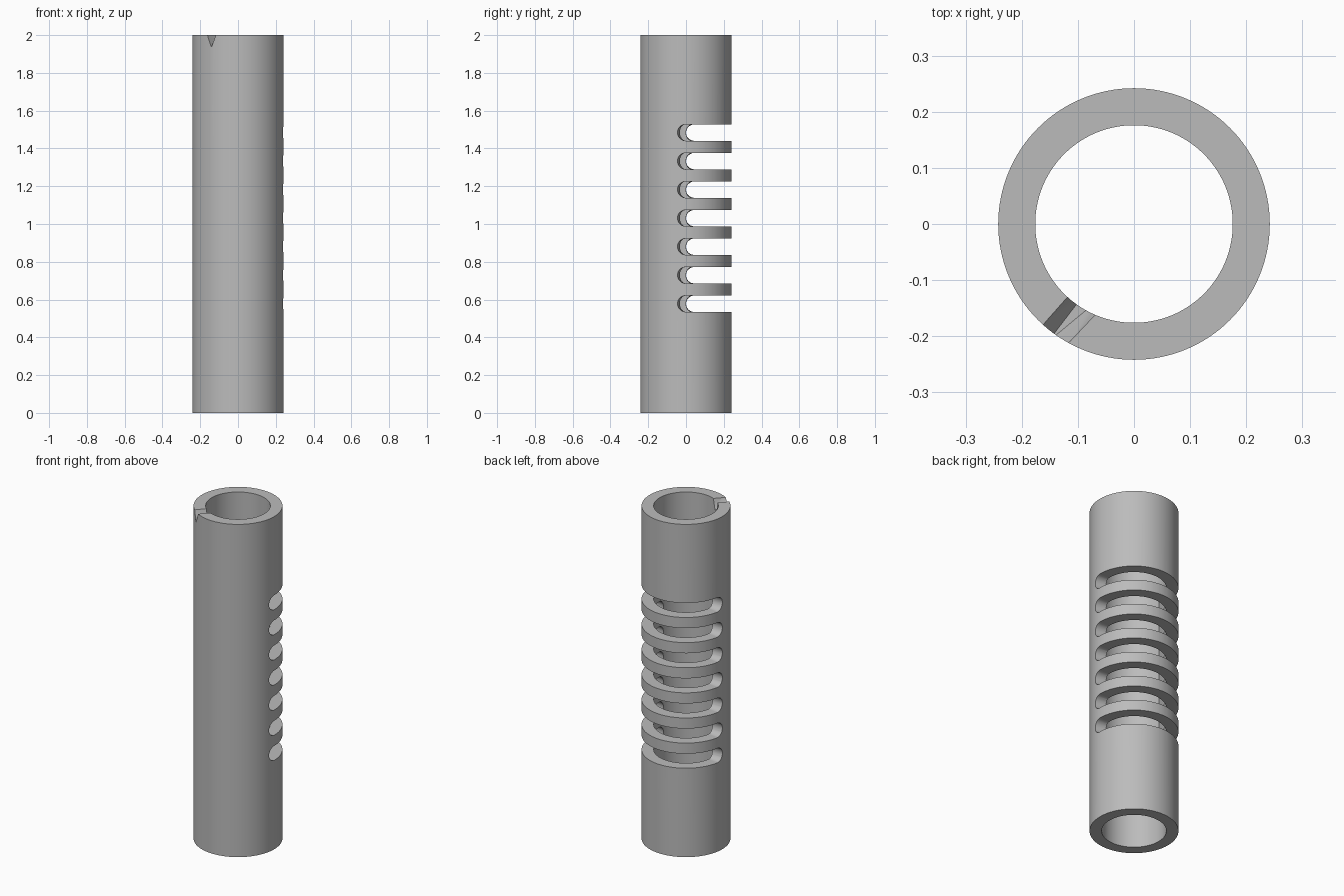
import bpy, bmesh
from math import sin, cos, pi, radians, sqrt
from mathutils import Vector

OUTER, INNER, HEIGHT = 0.242, 0.176, 2.0
SEGMENTS = 128
SLOT_COUNT, SLOT_LOW, SLOT_PITCH, SLOT_HALF = 7, 0.578, 0.151, 0.0435
SLOT_START, SLOT_END, SLOT_ROUND = radians(-10.7), radians(180), radians(10.7)

cube = bpy.data.objects.get("Cube")
if cube:
    bpy.data.objects.remove(cube, do_unlink=True)

grey = bpy.data.materials.new("plain_grey")
grey.use_nodes = True
colour = (0.5, 0.5, 0.5, 1)
grey.diffuse_color = colour
grey.node_tree.nodes["Principled BSDF"].inputs["Base Color"].default_value = colour


def make_object(name, bm):
    bmesh.ops.recalc_face_normals(bm, faces=bm.faces)
    mesh = bpy.data.meshes.new(name)
    bm.to_mesh(mesh)
    bm.free()
    obj = bpy.data.objects.new(name, mesh)
    bpy.context.collection.objects.link(obj)
    mesh.materials.append(grey)
    return obj


def polar(r, a, z):
    return (r * cos(a), r * sin(a), z)


def loft(bm, rings, closed):
    """Join rings of equal length; either close the loop or cap both ends."""
    rings = [[bm.verts.new(p) for p in ring] for ring in rings]
    n = len(rings[0])
    pairs = list(zip(rings, rings[1:]))
    if closed:
        pairs.append((rings[-1], rings[0]))
    else:
        bm.faces.new(rings[0])
        bm.faces.new(rings[-1])
    for a, b in pairs:
        for i in range(n):
            j = (i + 1) % n
            bm.faces.new((a[i], a[j], b[j], b[i]))


# Hollow tube: a rectangular wall section swept around z
bm = bmesh.new()
loft(bm, [[polar(r, 2 * pi * i / SEGMENTS, z)
           for r, z in ((INNER, 0), (OUTER, 0), (OUTER, HEIGHT), (INNER, HEIGHT))]
          for i in range(SEGMENTS)], True)
tube = make_object("slotted_tube", bm)

# Slot cutter: round-ended sectors around the back half
steps = 12
columns = []
for i in range(steps + 1):
    t = max(0.003, 1 - cos(pi / 2 * i / steps))
    columns.append((SLOT_START + SLOT_ROUND * t, SLOT_HALF * sqrt(1 - (1 - t) ** 2)))
mirrored = [(SLOT_START + SLOT_END - a, h) for a, h in reversed(columns)]
first, last = columns[-1][0], mirrored[0][0]
middle = [(first + (last - first) * i / 40, SLOT_HALF) for i in range(1, 40)]
bm = bmesh.new()
for k in range(SLOT_COUNT):
    z = SLOT_LOW + k * SLOT_PITCH
    loft(bm, [[polar(r, a, z + s * h) for r, s in ((0.1, -1), (0.3, -1), (0.3, 1), (0.1, 1))]
              for a, h in columns + middle + mirrored], False)
slot_cutter = make_object("slot_cutter", bm)

# Notch cutter: a V at the outside whose floor widens towards the bore
outside = [Vector(p) for p in ((-0.160, -0.179), (-0.141, -0.195), (-0.139, -0.197), (-0.118, -0.210))]
inside = [Vector(p) for p in ((-0.118, -0.130), (-0.102, -0.143), (-0.085, -0.153), (-0.070, -0.162))]
bm = bmesh.new()
rings = []
for t in (-0.3, 1.3):
    a, b, c, d = [o.lerp(i, t) for o, i in zip(outside, inside)]
    if t < 0:
        b = c = (b + c) / 2
    rise = 0.3
    top_a, top_d = a + (a - b) * rise, d + (d - c) * rise
    low, high = HEIGHT - 0.06, HEIGHT + 0.06 * rise
    rings.append([(*top_a, high), (*b, low), (*c, low), (*top_d, high)])
for ring in rings:
    for p in ring:
        bm.verts.new(p)
bmesh.ops.remove_doubles(bm, verts=bm.verts, dist=0.0001)
bmesh.ops.convex_hull(bm, input=bm.verts)
notch_cutter = make_object("notch_cutter", bm)

# Cut the tube, then shade it smooth with crisp edges
bpy.ops.object.select_all(action="DESELECT")
bpy.context.view_layer.objects.active = tube
tube.select_set(True)
for cutter in (slot_cutter, notch_cutter):
    cutter.hide_render = True
    mod = tube.modifiers.new(cutter.name, "BOOLEAN")
    mod.operation, mod.solver, mod.object = "DIFFERENCE", "EXACT", cutter
    bpy.ops.object.modifier_apply(modifier=mod.name)
    bpy.data.objects.remove(cutter, do_unlink=True)
bpy.ops.object.shade_smooth_by_angle(angle=radians(30))
